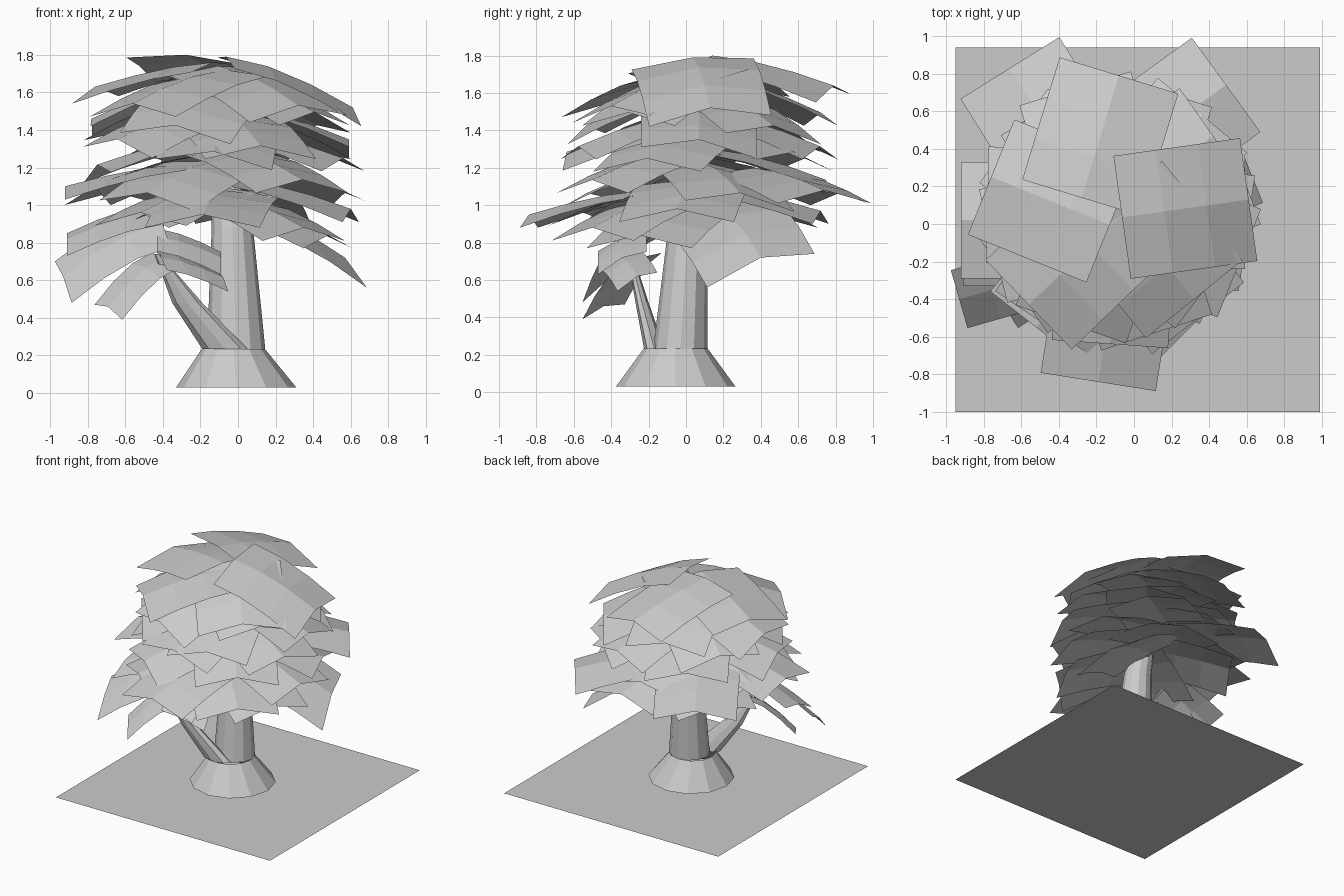
import bpy
from math import cos, sin, pi, radians
from mathutils import Vector


def make(name, verts, faces):
    me = bpy.data.meshes.new(name)
    me.from_pydata(verts, [], faces)
    ob = bpy.data.objects.new(name, me)
    bpy.context.collection.objects.link(ob)
    return ob


def tube(name, rings, n=12):
    """Loft horizontal rings given as (x, y, z, rx, ry)."""
    verts = [(x + rx * cos(2 * pi * i / n), y + ry * sin(2 * pi * i / n), z)
             for x, y, z, rx, ry in rings for i in range(n)]
    faces = [(r * n + i, r * n + (i + 1) % n, (r + 1) * n + (i + 1) % n, (r + 1) * n + i)
             for r in range(len(rings) - 1) for i in range(n)]
    return make(name, verts, faces)


def leaf(name, x, y, az, z_in, z_out, length=0.64, width=0.62, fold=0.07, roll=0.0):
    """Drooping leaf card: (x, y) is the middle of its outer edge, az its heading."""
    a = radians(az)
    out, side = Vector((cos(a), sin(a))), Vector((-sin(a), cos(a)))
    verts = []
    for i in range(4):
        t = i / 3
        for v in (-1, 0, 1):
            p = Vector((x, y)) - out * length * (1 - t) + side * v * width / 2
            z = z_in - (z_in - z_out) * t ** 1.5 - fold * abs(v) * (0.5 + 0.5 * t) + roll * v
            verts.append((p.x, p.y, z))
    faces = [(i * 3 + j, i * 3 + j + 3, i * 3 + j + 4, i * 3 + j + 1)
             for i in range(3) for j in range(2)]
    return make(name, verts, faces)


# ground sheet
make("ground", [(-0.95, -1, 0), (0.99, -1, 0), (0.99, 0.94, 0), (-0.95, 0.94, 0)], [(0, 1, 2, 3)])

# trunk with flared foot, and the side branch
tube("trunk", [(-0.01, -0.055, 0.03, 0.32, 0.32), (-0.025, -0.055, 0.235, 0.168, 0.17)])
tube("trunk_upper", [(-0.01, -0.03, 0.235, 0.155, 0.145), (-0.03, 0.01, 0.88, 0.11, 0.105),
                     (-0.1, 0.06, 1.3, 0.06, 0.06), (-0.2, 0.13, 1.72, 0.015, 0.015)])
tube("side_branch", [(-0.07, -0.17, 0.235, 0.12, 0.055), (-0.27, -0.235, 0.48, 0.08, 0.035),
                     (-0.43, -0.3, 0.74, 0.015, 0.015)], 8)

# top leaves
top = [(-0.08, 0.79, 73, 1.8, 1.64), (-0.76, 0.25, 158, 1.76, 1.63),
       (-0.56, -0.43, 224, 1.72, 1.54), (0.32, -0.4, -51, 1.74, 1.53),
       (0.61, 0.13, 8, 1.79, 1.52)]
for i, p in enumerate(top):
    leaf(f"top_leaf_{i}", *p, length=0.68, width=0.66, roll=(0.02, -0.02, 0, 0.02, 0.03)[i])

# rings of leaves: centre x, y, inner z, outer z, reach, first heading
tiers = [(-0.12, 0.09, 1.66, 1.46, 0.66, 35), (-0.09, 0.07, 1.53, 1.35, 0.68, 0),
         (-0.08, 0.05, 1.40, 1.25, 0.69, 50), (-0.09, 0.05, 1.27, 1.1, 0.7, 20)]
for k, (cx, cy, zi, zo, reach, first) in enumerate(tiers):
    for i in range(5):
        az = first + 72 * i
        dz = 0.035 * ((i * 2 + k) % 3 - 1)
        leaf(f"crown_leaf_{k}_{i}", cx + reach * cos(radians(az)), cy + reach * sin(radians(az)),
             az, zi + dz, zo + dz, roll=0.03 * (i % 3 - 1))

# lower skirt of leaves
skirt = [(-0.19, -0.84, 261, 1.08, 0.95), (-0.66, 0.83, 122, 1.2, 1.07),
         (0.49, 0.74, 36, 1.2, 1.08), (-0.92, 0.02, 180, 1.22, 1.1),
         (0.35, -0.5, -45, 1.06, 0.88), (-0.52, -0.55, 232, 1.1, 0.96),
         (0.08, 0.72, 82, 1.1, 0.97), (-0.6, 0.45, 145, 1.08, 0.95),
         (0.6, -0.05, -8, 1.14, 0.98), (-0.5, -0.3, 205, 1.08, 0.95)]
for i, p in enumerate(skirt):
    leaf(f"skirt_leaf_{i}", *p)
# low right leaves, the lowest rolled down towards the front
leaf("low_right_leaf", 0.57, 0.4, 22, 1.0, 0.72, roll=0.09)
leaf("low_front_right_leaf", 0.48, -0.25, -25, 1.02, 0.84)

# leaves around the side branch tip, rolled to face the front
leaf("branch_leaf_0", -0.93, -0.4, 196, 0.9, 0.62, 0.55, 0.32, 0.03, -0.11)
leaf("branch_leaf_1", -0.69, -0.44, 213, 0.72, 0.46, 0.36, 0.27, 0.03, -0.04)
leaf("branch_leaf_2", -0.09, -0.34, 0, 0.83, 0.72, 0.34, 0.26, 0.03, 0.06)
leaf("branch_leaf_3", -0.08, -0.26, 15, 0.72, 0.62, 0.34, 0.22, 0.03, 0.05)
leaf("branch_leaf_4", -0.91, -0.16, 180, 0.97, 0.82, 0.5, 0.34, 0.03, -0.06)
